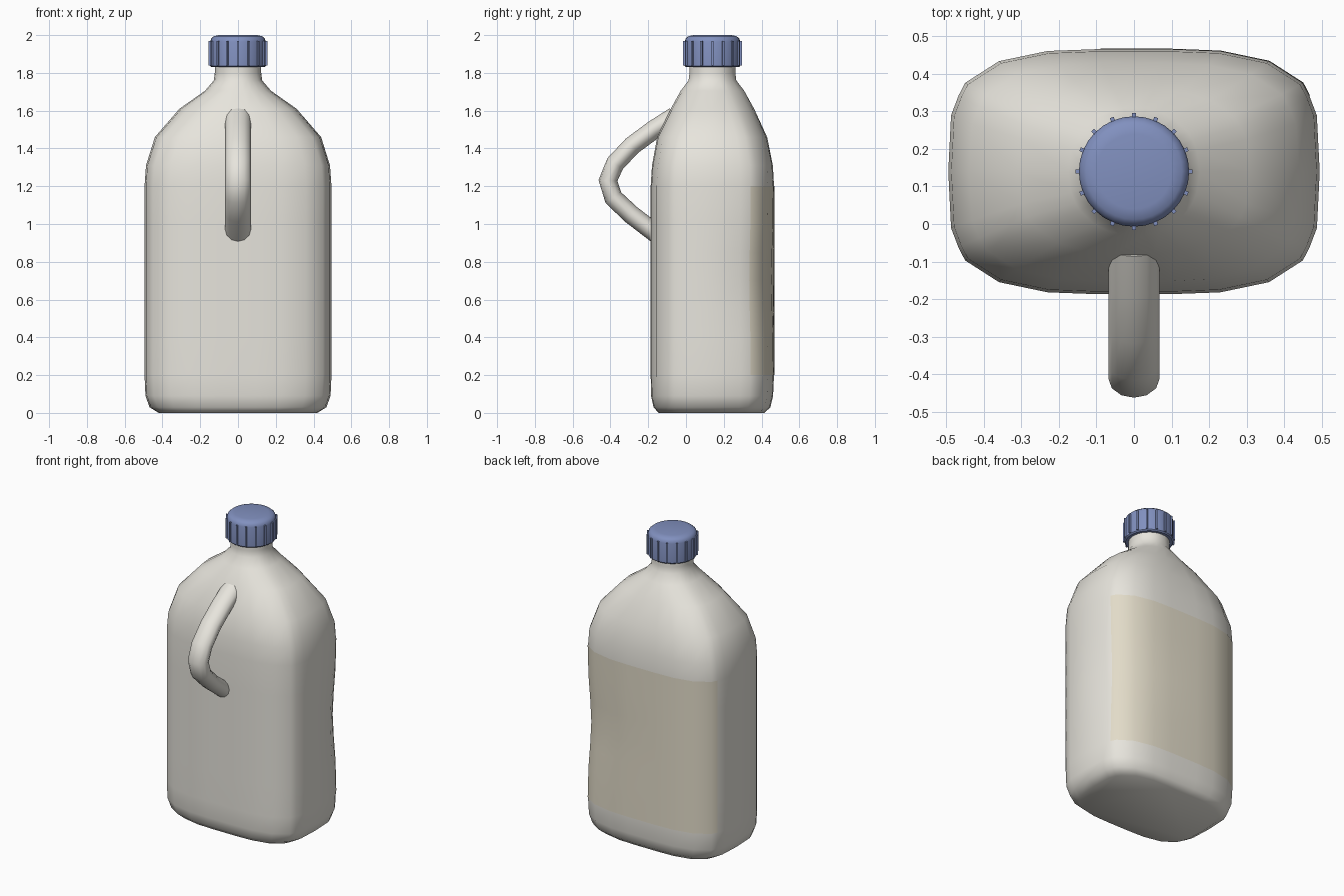
import bpy, bmesh
from math import sin, cos, pi, radians, atan2, exp
from mathutils import Vector

if "Cube" in bpy.data.objects:
    bpy.data.objects.remove(bpy.data.objects["Cube"])

CY = 0.14  # centre line of bottle and cap


def material(name, rgb):
    m = bpy.data.materials.new(name)
    m.diffuse_color = (*rgb, 1)
    m.use_nodes = True
    m.node_tree.nodes["Principled BSDF"].inputs["Base Color"].default_value = m.diffuse_color
    return m


def make(name, rings, mat, closed=True, caps=(True, True), angle=60):
    """Skin a stack of equally sized point rings."""
    bm = bmesh.new()
    vs = [[bm.verts.new(p) for p in r] for r in rings]
    n = len(vs[0])
    for a, b in zip(vs, vs[1:]):
        for i in range(n if closed else n - 1):
            j = (i + 1) % n
            bm.faces.new((a[i], a[j], b[j], b[i]))
    if caps[0]:
        bm.faces.new(vs[0][::-1])
    if caps[1]:
        bm.faces.new(vs[-1])
    if closed:
        bmesh.ops.recalc_face_normals(bm, faces=bm.faces)
    me = bpy.data.meshes.new(name)
    bm.to_mesh(me)
    bm.free()
    ob = bpy.data.objects.new(name, me)
    bpy.context.collection.objects.link(ob)
    me.materials.append(mat)
    bpy.ops.object.select_all(action='DESELECT')
    ob.select_set(True)
    bpy.context.view_layer.objects.active = ob
    bpy.ops.object.shade_smooth_by_angle(angle=radians(angle))
    return ob


plastic = material("plastic", (0.80, 0.78, 0.72))
blue = material("cap_blue", (0.22, 0.28, 0.52))
tan = material("label_tan", (0.76, 0.71, 0.58))

# Rounded-rectangle quarter profile: (x, y, matching circle angle)
quarter = [(1, 0, 0), (.985, .46, 18), (.945, .62, 28), (.909, .725, 37),
           (.727, .902, 54), (.465, .985, 68), (.2, 1, 81)]
upper = [(x, y, radians(a)) for x, y, a in quarter]
upper += [(-x, y, pi - a) for x, y, a in reversed(upper)]
profile = upper + [(x, -y, -a) for x, y, a in reversed(upper[1:-1])]


def section(z, a, yf, yb, t, pts=profile, grow=0.0):
    """Bottle slice: t blends the rounded rectangle into a circle."""
    out = []
    c, b = (yf + yb) / 2, (yb - yf) / 2
    for x, y, ang in pts:
        px = a * (x + (cos(ang) - x) * t)
        py = b * (y + (sin(ang) - y) * t)
        # soft dent down one rear corner
        d = 0.022 * exp(-((z - .7) / .25) ** 2) * max(0, x) * max(0, y) / .66
        k = 1 - d / .5 + grow
        out.append(Vector((px * k, c + py * k, z)))
    return out


# Bottle body: z, half width, front y, back y, roundness
walls = [(z, .495, -.187, .466, 0) for z in (.2, .4, .55, .7, .85, 1.0, 1.2)]
rows = [(0, .42, -.145, .415, 0), (.03, .468, -.172, .447, 0),
        (.09, .49, -.185, .461, 0)] + walls + [
        (1.31, .487, -.18, .46, 0), (1.46, .44, -.153, .43, .12),
        (1.61, .31, -.082, .362, .5), (1.705, .175, -.03, .31, .85),
        (1.76, .128, .012, .268, 1), (1.80, .123, .017, .263, 1),
        (1.86, .123, .017, .263, 1)]
make("bottle_body", [section(*r) for r in rows], plastic)

# Label wrapped over the back wall
make("back_label", [section(*r, pts=upper[2:-2], grow=.004) for r in walls],
     tan, closed=False, caps=(False, False))

# Handle: oval tube swept along a bent path in the y-z plane
path = [Vector((0, y, z)) for y, z in
        [(-.06, 1.57), (-.17, 1.5), (-.285, 1.415), (-.375, 1.32), (-.413, 1.23),
         (-.385, 1.14), (-.29, 1.05), (-.14, .935)]]
loops = []
for i, p in enumerate(path):
    d = (path[min(i + 1, len(path) - 1)] - path[max(i - 1, 0)]).normalized()
    side = Vector((1, 0, 0))
    up = d.cross(side)
    loops.append([p + side * .068 * cos(k * pi / 6) + up * .05 * sin(k * pi / 6)
                  for k in range(12)])
make("handle", loops, plastic)


# Screw cap with rounded top edge
def circle(r, z, n=32):
    return [Vector((r * cos(2 * pi * k / n), CY + r * sin(2 * pi * k / n), z))
            for k in range(n)]


make("screw_cap", [circle(r, z) for r, z in
                   [(.14, 1.83), (.147, 1.837), (.147, 1.965), (.142, 1.982),
                    (.128, 1.994), (.10, 2.0)]], blue, angle=40)

# Grip ribs around the cap
bm = bmesh.new()
for k in range(16):
    a = 2 * pi * k / 16
    o, s = Vector((cos(a), sin(a), 0)), Vector((-sin(a), cos(a), 0))
    cube = bmesh.ops.create_cube(bm, size=1)
    for v in cube['verts']:
        x, y, z = v.co
        v.co = Vector((0, CY, 1.905)) + o * (.147 + x * .017) + s * y * .011 + Vector((0, 0, z * .13))
me = bpy.data.meshes.new("cap_ribs")
bm.to_mesh(me)
bm.free()
me.materials.append(blue)
bpy.context.collection.objects.link(bpy.data.objects.new("cap_ribs", me))
